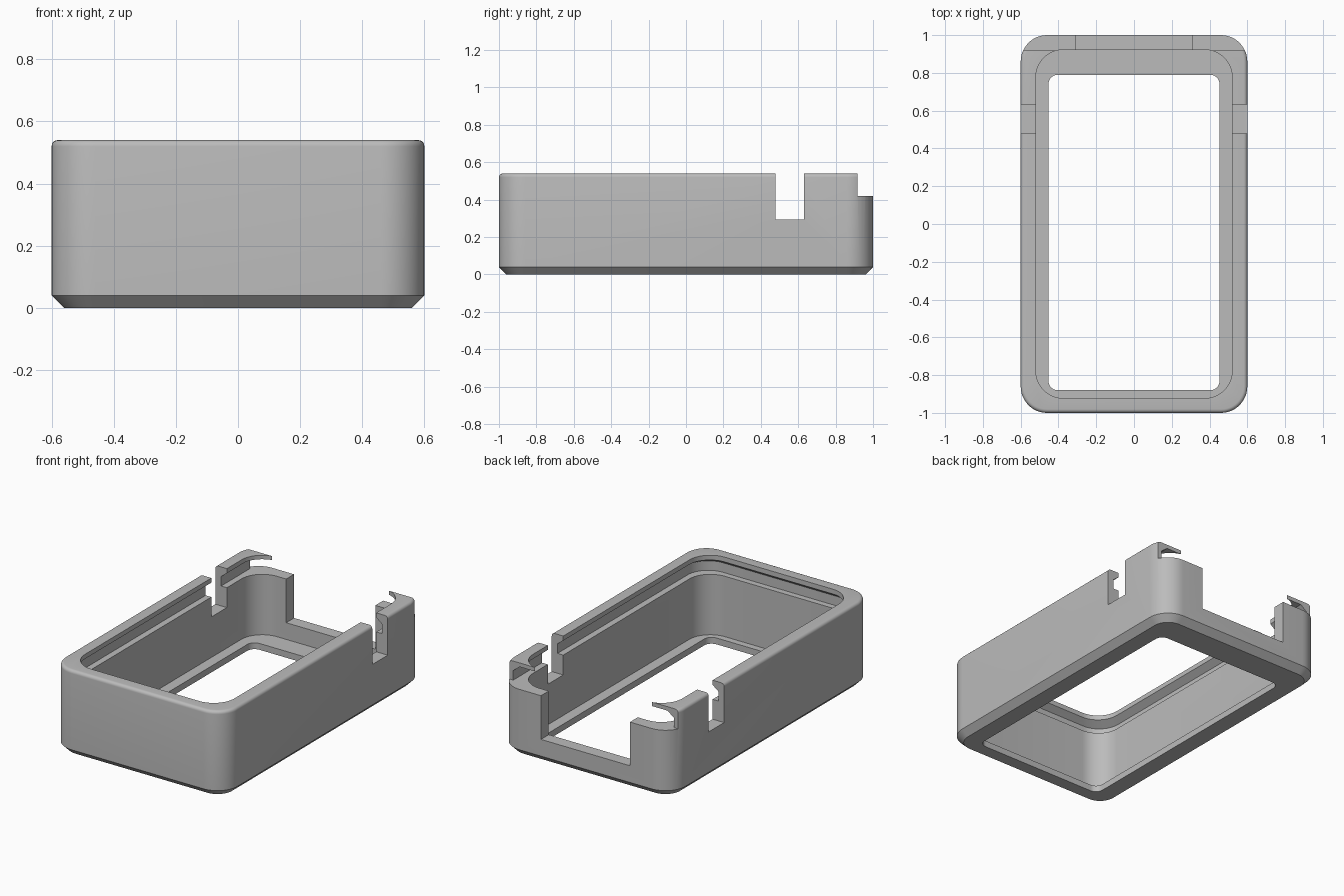
import bpy, bmesh, math

if "Cube" in bpy.data.objects:
    bpy.data.objects.remove(bpy.data.objects["Cube"])

grey = bpy.data.materials.new("plain grey")
grey.diffuse_color = (0.5, 0.5, 0.5, 1)
grey.use_nodes = True
grey.node_tree.nodes["Principled BSDF"].inputs["Base Color"].default_value = grey.diffuse_color


def rounded_ring(hx, y0, y1, r, z, seg=12):
    """Points of a rounded rectangle at height z."""
    pts = []
    for cx, cy, start in ((hx - r, y1 - r, 0), (r - hx, y1 - r, 90),
                          (r - hx, y0 + r, 180), (hx - r, y0 + r, 270)):
        for i in range(seg + 1):
            a = math.radians(start + 90 * i / seg)
            pts.append((cx + r * math.cos(a), cy + r * math.sin(a), z))
    return pts


def loft(name, rings):
    """Closed solid through a stack of rings."""
    bm = bmesh.new()
    loops = [[bm.verts.new(p) for p in ring] for ring in rings]
    n = len(loops[0])
    for a, b in zip(loops, loops[1:]):
        for i in range(n):
            j = (i + 1) % n
            bm.faces.new((a[i], a[j], b[j], b[i]))
    bm.faces.new(loops[0][::-1])
    bm.faces.new(loops[-1])
    bmesh.ops.recalc_face_normals(bm, faces=bm.faces)
    me = bpy.data.meshes.new(name)
    bm.to_mesh(me)
    bm.free()
    ob = bpy.data.objects.new(name, me)
    bpy.context.collection.objects.link(ob)
    return ob


def box(name, x0, x1, y0, y1, z0, z1):
    rect = [(x0, y0), (x1, y0), (x1, y1), (x0, y1)]
    return loft(name, [[(x, y, z) for x, y in rect] for z in (z0, z1)])


# Outer body: chamfered foot, straight wall, rounded top edge
H, R = 0.54, 0.14
rings = [(0.04, 0.0), (0.0, 0.04)]
for i in range(6):
    a = math.radians(90 * i / 5)
    rings.append((0.02 * (1 - math.cos(a)), H - 0.02 + 0.02 * math.sin(a)))
case = loft("case_shell", [rounded_ring(0.6 - d, d - 1, 1 - d, R - d, z)
                           for d, z in rings])
case.data.materials.append(grey)

cutters = [
    # Hollow inside above the floor
    loft("interior_cutter", [rounded_ring(0.52, -0.922, 0.922, 0.145, z)
                             for z in (0.04, 0.7)]),
    # Window through the floor
    loft("floor_window_cutter", [rounded_ring(0.453, -0.88, 0.79, 0.05, z)
                                 for z in (-0.1, 0.1)]),
    # Undercut slot for a sliding lid, running out of the back
    loft("lid_slot_cutter", [rounded_ring(hx, -hx - 0.4, 1.4, 0.145, z)
                             for hx, z in ((0.56, 0.42), (0.56, 0.48), (0.515, 0.515))]),
    # Lowered back edge
    box("back_step_cutter", -0.8, 0.8, 0.918, 1.2, 0.42, 0.8),
    # Wide opening in the back wall
    box("back_opening_cutter", -0.31, 0.31, 0.85, 1.2, 0.145, 0.8),
    # Notches across both side walls
    box("side_notch_cutter", -0.8, 0.8, 0.478, 0.632, 0.295, 0.8),
]

bpy.context.view_layer.objects.active = case
for c in cutters:
    c.hide_render = True
    m = case.modifiers.new(c.name, "BOOLEAN")
    m.operation = "DIFFERENCE"
    m.solver = "EXACT"
    m.object = c
    bpy.ops.object.modifier_apply(modifier=m.name)
for c in cutters:
    bpy.data.objects.remove(c, do_unlink=True)

# Smooth the rounded corners, keep the cut edges crisp
bpy.ops.object.select_all(action="DESELECT")
case.select_set(True)
bpy.ops.object.shade_smooth_by_angle(angle=math.radians(30))
